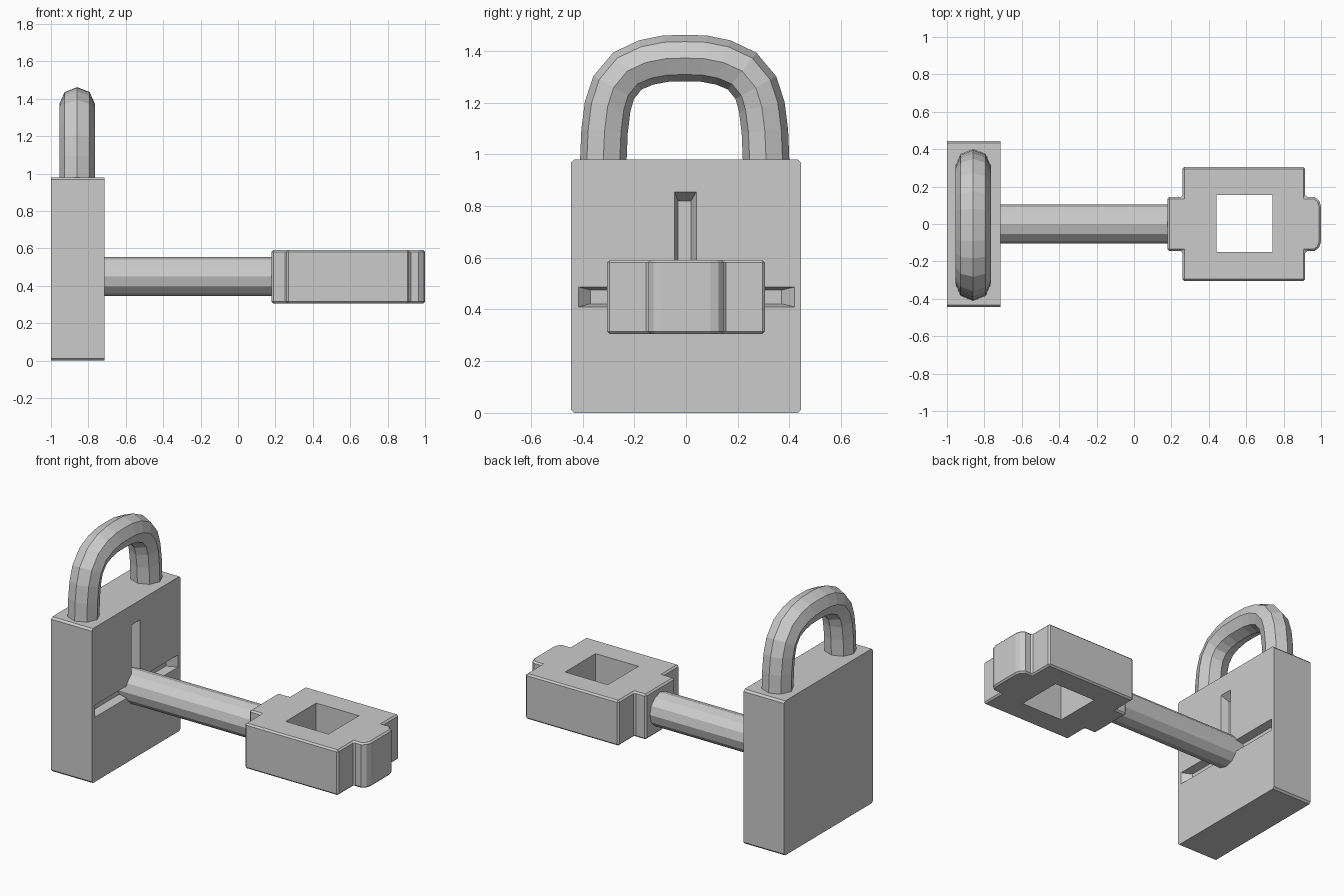
import bpy, bmesh, math
from mathutils import Vector

if "Cube" in bpy.data.objects:
    bpy.data.objects.remove(bpy.data.objects["Cube"])


def make(name, bm):
    bmesh.ops.recalc_face_normals(bm, faces=bm.faces)
    me = bpy.data.meshes.new(name)
    bm.to_mesh(me)
    bm.free()
    ob = bpy.data.objects.new(name, me)
    bpy.context.collection.objects.link(ob)
    return ob


def loft(name, rings):
    """Skin a series of equal-length rings and cap both ends."""
    bm = bmesh.new()
    loops = [[bm.verts.new(p) for p in r] for r in rings]
    n = len(loops[0])
    for a, b in zip(loops, loops[1:]):
        for i in range(n):
            j = (i + 1) % n
            bm.faces.new((a[i], a[j], b[j], b[i]))
    bm.faces.new(loops[0])
    bm.faces.new(loops[-1])
    return make(name, bm)


def rect(x, y0, y1, z0, z1):
    return [(x, y0, z0), (x, y1, z0), (x, y1, z1), (x, y0, z1)]


def apply(ob, mod):
    bpy.context.view_layer.objects.active = ob
    bpy.ops.object.modifier_apply(modifier=mod.name)


def cut(ob, cutter):
    cutter.hide_render = True
    m = ob.modifiers.new("cut", 'BOOLEAN')
    m.operation, m.solver, m.object = 'DIFFERENCE', 'EXACT', cutter
    apply(ob, m)
    bpy.data.objects.remove(cutter)


# Lock body: chamfered rectangle extruded along x
W, H, C = 0.445, 0.98, 0.012
half = [(W - C, 0), (W, C), (W, H - C), (W - C, H)]
outline = half + [(-y, z) for y, z in reversed(half)]
body = loft("lock_body", [[(x, y, z) for y, z in outline] for x in (-1, -0.715)])

# Tapered keyway slots in the lock face
FACE, FLOOR = -0.715, -0.765
slots = [((-0.045, 0.04, 0.43, 0.855), (-0.03, 0.02, 0.44, 0.82)),
         ((-0.415, 0.42, 0.41, 0.487), (-0.37, 0.37, 0.422, 0.475))]
for outer, inner in slots:
    cut(body, loft("slot_cutter", [rect(FACE + 0.02, *outer), rect(FACE, *outer),
                                   rect(FLOOR, *inner)]))

# Shackle: octagonal section swept along an arch
arm = [(0.315, 0.97), (0.31, 1.09), (0.298, 1.185), (0.275, 1.258),
       (0.222, 1.322), (0.15, 1.355), (0.075, 1.37)]
path = [Vector(p) for p in arm + [(0, 1.372)] + [(-y, z) for y, z in reversed(arm)]]
rings = []
for i, p in enumerate(path):
    t = (path[min(i + 1, len(path) - 1)] - path[max(i - 1, 0)]).normalized()
    if i in (0, len(path) - 1):
        t = Vector((0, 1 if i == 0 else -1))
    n = Vector((t.y, -t.x))
    rings.append([(-0.86 + 0.095 * math.sin(a), p.x - 0.005 + 0.09 * math.cos(a) * n.x,
                   p.y + 0.09 * math.cos(a) * n.y)
                  for a in (k * math.tau / 8 for k in range(8))])
loft("shackle", rings)

# Key shaft reaching into the keyway
shaft = loft("key_shaft", [[(x, 0.105 * math.cos(a), 0.45 + 0.105 * math.sin(a))
                            for a in (k * math.tau / 12 for k in range(12))]
                           for x in (-0.78, 0.2)])

# Key head: stepped outline with rounded end tab and a square through-hole
side = [(0.18, 0.145), (0.26, 0.145), (0.26, 0.305), (0.915, 0.305),
        (0.915, 0.145), (0.965, 0.145), (0.99, 0.125), (1.0, 0.095)]
plan = side + [(x, -y) for x, y in reversed(side)]
head = loft("key_head", [[(x, y, z) for x, y in plan] for z in (0.305, 0.592)])
bev = head.modifiers.new("bevel", 'BEVEL')
bev.width, bev.segments, bev.limit_method = 0.01, 1, 'ANGLE'
bev.angle_limit = math.radians(50)
apply(head, bev)
cut(head, loft("hole_cutter", [rect(x, -0.15, 0.155, 0.2, 0.7) for x in (0.44, 0.74)]))
